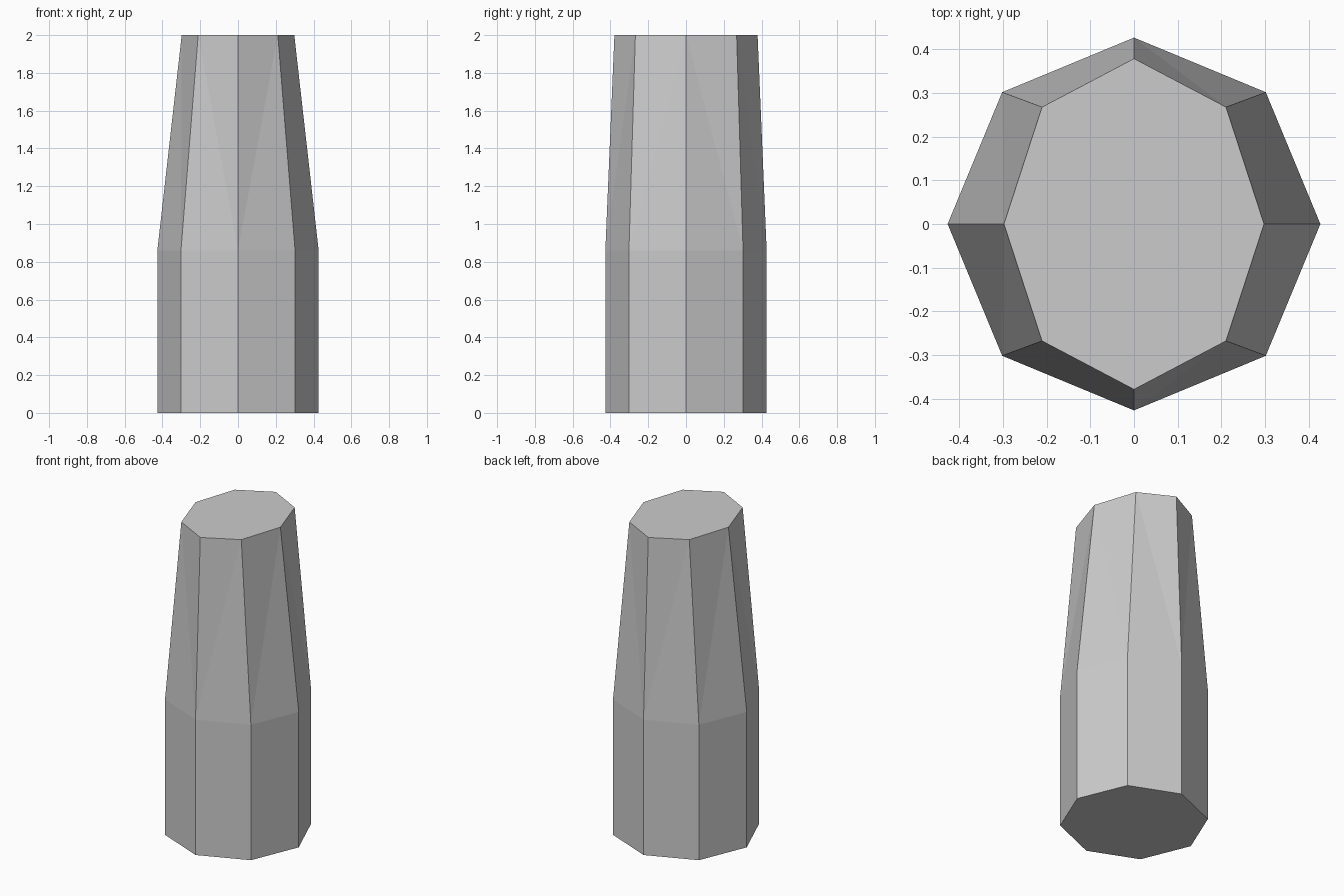
import bpy, bmesh
from math import sin, cos, pi

if "Cube" in bpy.data.objects:
    bpy.data.objects.remove(bpy.data.objects["Cube"])

SIDES = 8
# (z, x radius, y radius): straight lower half, then a taper to an oval top
RINGS = [(0.0, 0.427, 0.427), (0.86, 0.427, 0.427), (2.0, 0.298, 0.379)]

bm = bmesh.new()
rings = [[bm.verts.new((rx * cos(2 * pi * i / SIDES), ry * sin(2 * pi * i / SIDES), z))
          for i in range(SIDES)] for z, rx, ry in RINGS]
base, bend, top = rings

# Straight lower sides and split tapered sides, mirrored per quadrant
for i in range(SIDES):
    j = (i + 1) % SIDES
    bm.faces.new((base[i], base[j], bend[j], bend[i]))
    if (i // 2) % 2 == 0:
        bm.faces.new((bend[i], bend[j], top[i]))
        bm.faces.new((bend[j], top[j], top[i]))
    else:
        bm.faces.new((bend[i], bend[j], top[j]))
        bm.faces.new((bend[i], top[j], top[i]))

# End caps
bm.faces.new(base[::-1])
bm.faces.new(top)

mesh = bpy.data.meshes.new("tapered_post")
bm.to_mesh(mesh)
bm.free()
bpy.context.collection.objects.link(bpy.data.objects.new("tapered_post", mesh))
